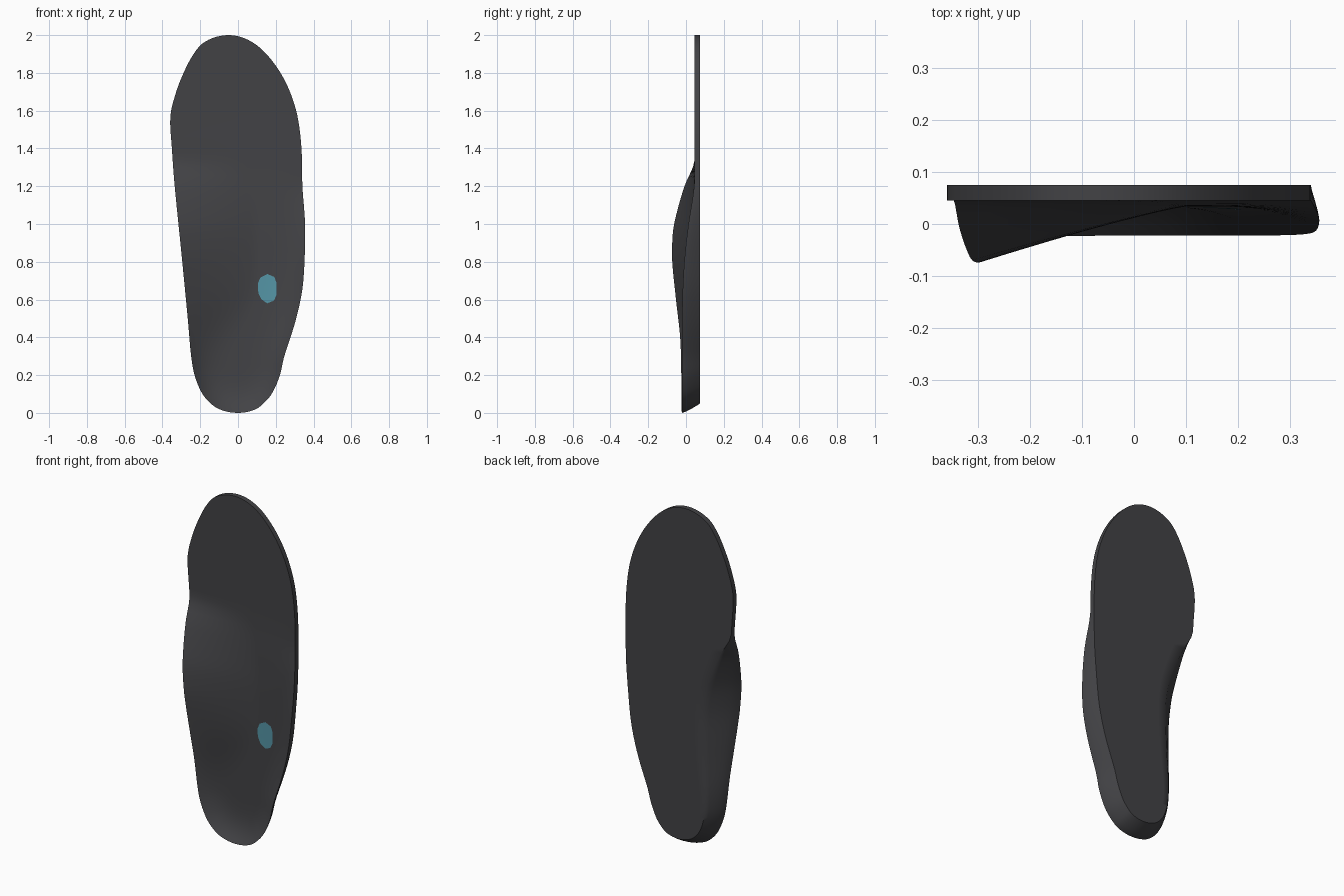
import bpy, bmesh
from math import acos, cos, sin, pi
from mathutils import Vector

if "Cube" in bpy.data.objects:
    bpy.data.objects.remove(bpy.data.objects["Cube"])


def curve(keys):
    """Smooth interpolation over height z, denser towards both rounded ends."""
    a = [acos(max(-1, min(1, 1 - k[0]))) for k in keys]
    v = [k[1] for k in keys]
    n = len(a)
    m = []
    for i in range(n):
        lo, hi = max(i - 1, 0), min(i + 1, n - 1)
        m.append((v[hi] - v[lo]) / (a[hi] - a[lo]))

    def f(z):
        q = acos(max(-1, min(1, 1 - z)))
        i = 0
        while i < n - 2 and q > a[i + 1]:
            i += 1
        h = a[i + 1] - a[i]
        t = max(0, min(1, (q - a[i]) / h))
        return ((2*t**3 - 3*t*t + 1) * v[i] + (t**3 - 2*t*t + t) * h * m[i]
                + (3*t*t - 2*t**3) * v[i + 1] + (t**3 - t*t) * h * m[i + 1])
    return f


# Outline, rim depth and surface profiles
left = curve([(0, 0), (.02, -.1), (.05, -.145), (.1, -.188), (.2, -.23), (.3, -.248),
              (.5, -.266), (.8, -.295), (1.2, -.335), (1.4, -.35), (1.57, -.358),
              (1.7, -.327), (1.8, -.288), (1.9, -.235), (1.96, -.182), (2, -.05)])
right = curve([(0, 0), (.02, .095), (.05, .135), (.1, .178), (.2, .222), (.3, .245),
               (.5, .308), (.65, .34), (.8, .352), (1, .355), (1.2, .341), (1.4, .336),
               (1.57, .315), (1.7, .275), (1.8, .225), (1.9, .15), (1.96, .08), (2, -.05)])
rim_left = curve([(0, -.022), (.2, -.025), (.4, -.031), (.6, -.053), (.8, -.073), (.9, -.073),
                  (1, -.063), (1.2, -.008), (1.32, .043), (1.4, .045), (2, .045)])
rim_right = curve([(0, -.022), (.3, -.022), (.6, -.019), (.8, -.009), (1, .013),
                   (1.19, .042), (1.3, .045), (2, .045)])
floor = curve([(0, .034), (.9, .034), (1.1, .038), (1.32, .045), (2, .045)])
spine_x = curve([(0, 0), (.3, .0), (.6, .08), (.85, .1), (1.15, .08), (1.5, 0), (2, -.03)])
power_left = curve([(0, 3.5), (.25, 3.2), (.6, 1.4), (.85, 1.15), (1.2, 1.15), (2, 1.2)])
slope_left = curve([(0, .75), (.2, .9), (.5, 1.15), (1.2, 1.15), (2, 1)])
slope_right = curve([(0, .75), (.2, .75), (.5, .6), (1.2, .6), (2, .6)])
BACK = .075


def spine(z):
    zc = max(.25, min(1.7, z))
    return Vector((spine_x(zc), 0, zc))


def front_y(z, t, side):
    zc = max(.25, min(1.7, z))
    rim = rim_left(z) if side < 0 else rim_right(z)
    p = power_left(z) if side < 0 else 3.5
    base = floor(zc)
    return base - (base - rim) * t ** p


def material(name, rgb):
    m = bpy.data.materials.new(name)
    m.diffuse_color = (*rgb, 1)
    m.use_nodes = True
    m.node_tree.nodes["Principled BSDF"].inputs["Base Color"].default_value = m.diffuse_color
    return m


def finish(name, bm, mat, angle):
    me = bpy.data.meshes.new(name)
    bm.to_mesh(me)
    bm.free()
    ob = bpy.data.objects.new(name, me)
    bpy.context.collection.objects.link(ob)
    me.materials.append(mat)
    bpy.ops.object.select_all(action='DESELECT')
    ob.select_set(True)
    bpy.context.view_layer.objects.active = ob
    bpy.ops.object.shade_smooth_by_angle(angle=angle)
    return ob


# Insole body: each outline point gets a strip from front centre, over the rim, to back centre
N, RINGS, WALL = 72, 14, 6
stations = [(1 - cos(pi * i / N), 1) for i in range(N + 1)]
stations += [(z, -1) for z, _ in reversed(stations[1:-1])]

bm = bmesh.new()
strips = []
for z, side in stations:
    c = spine(z)
    edge = Vector((left(z) if side < 0 else right(z), 0, z))
    strip = []
    for r in range(RINGS + 1):                        # dished front surface
        t = r / RINGS
        p = c.lerp(edge, t)
        p.y = front_y(z, t, side)
        strip.append(bm.verts.new(p))
    rim = front_y(z, 1, side)
    k = slope_left(z) if side < 0 else slope_right(z)
    inset = k * max(0, BACK - rim - .03)
    inward = (c - edge).normalized()
    for w in range(1, WALL + 1):                      # tapering side wall
        u = w / WALL
        p = edge + inward * inset * u ** 1.3
        p.y = rim + (BACK - rim) * u
        strip.append(bm.verts.new(p))
    base = edge + inward * inset
    for r in range(1, 6):                             # flat back
        p = base.lerp(c, r / 5)
        p.y = BACK
        strip.append(bm.verts.new(p))
    strips.append(strip)

for i, s in enumerate(strips):
    n = strips[(i + 1) % len(strips)]
    for j in range(len(s) - 1):
        bm.faces.new((s[j], s[j + 1], n[j + 1], n[j]))
bmesh.ops.remove_doubles(bm, verts=bm.verts, dist=.0002)
bmesh.ops.recalc_face_normals(bm, faces=bm.faces)
finish("insole_body", bm, material("dark_foam", (.055, .055, .06)), .9)

# Teal spot laid on the front of the heel
bm = bmesh.new()


def spot_vert(dx, dz):
    x, z = .155 + dx, .655 + dz
    c = spine_x(z)
    t = abs(x - c) / abs(right(z) - c)
    return bm.verts.new((x, front_y(z, t, 1) - .002, z))


radii = [.05, .06, .075, .08, .072, .062, .05, .052, .062, .075, .07, .058]
middle = spot_vert(0, 0)
loops = []
for s in (.5, 1):
    loops.append([spot_vert(s * min(.05, max(-.05, r * cos(i * pi / 6))), s * r * sin(i * pi / 6))
                  for i, r in enumerate(radii)])
for i in range(12):
    j = (i + 1) % 12
    bm.faces.new((middle, loops[0][i], loops[0][j]))
    bm.faces.new((loops[0][i], loops[1][i], loops[1][j], loops[0][j]))
finish("teal_spot", bm, material("teal", (.09, .3, .38)), .9)
